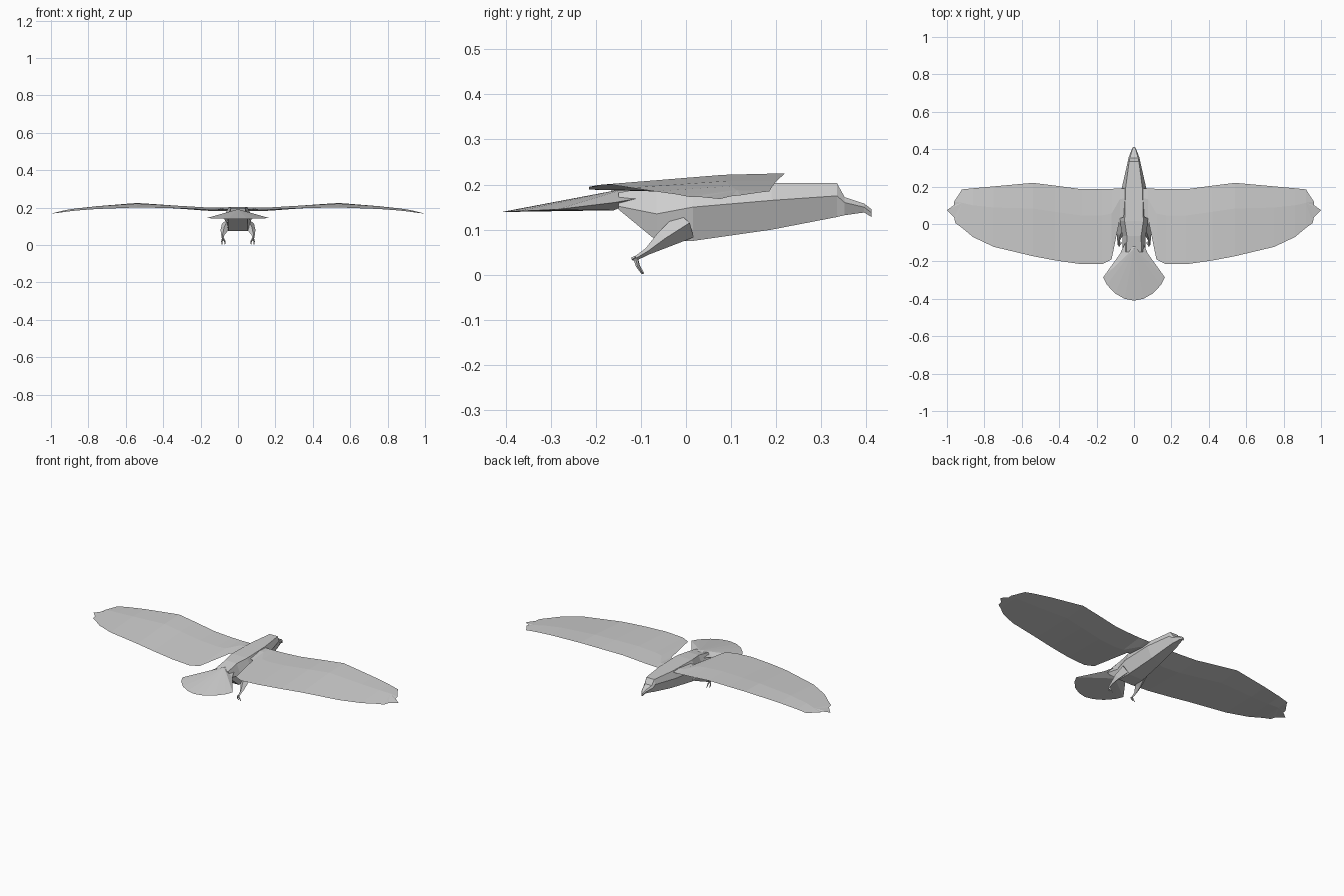
import bpy, bmesh
from mathutils import Vector

grey = bpy.data.materials.new("feather grey")
grey.diffuse_color = (0.62, 0.62, 0.62, 1)


def make(name, verts, faces, side=1):
    """Flat-shaded mesh object; side=-1 mirrors it across x."""
    bm = bmesh.new()
    vs = [bm.verts.new((x * side, y, z)) for x, y, z in verts]
    for f in faces:
        bm.faces.new([vs[i] for i in f])
    bmesh.ops.recalc_face_normals(bm, faces=bm.faces)
    me = bpy.data.meshes.new(name)
    bm.to_mesh(me)
    bm.free()
    me.materials.append(grey)
    ob = bpy.data.objects.new(name, me)
    bpy.context.collection.objects.link(ob)
    return ob


def bridge(rings, n):
    """Quads joining consecutive rings of n points."""
    return [(r * n + i, r * n + (i + 1) % n, (r + 1) * n + (i + 1) % n, (r + 1) * n + i)
            for r in range(rings - 1) for i in range(n)]


def tube(name, path, side, n=4):
    """Tapered limb through (x, y, z, radius) points."""
    verts = []
    for k, p in enumerate(path):
        a, b = path[max(k - 1, 0)], path[min(k + 1, len(path) - 1)]
        d = (Vector(b[:3]) - Vector(a[:3])).normalized()
        u = d.cross(Vector((1, 0, 0))).normalized()
        w = d.cross(u)
        for c, s in ((1, 0), (0, 1), (-1, 0), (0, -1)):
            verts.append(Vector(p[:3]) + (u * c + w * s) * p[3])
    last = (len(path) - 1) * n
    faces = bridge(len(path), n) + [tuple(range(n)), tuple(range(last, last + n))]
    return make(name, verts, faces, side)


# Body, head and beak: six-sided rings (y, top w, top z, mid w, mid z, low w, low z)
rings = [
    (0.412, 0.003, 0.145, 0.005, 0.137, 0.003, 0.128),
    (0.395, 0.010, 0.158, 0.014, 0.150, 0.008, 0.138),
    (0.352, 0.022, 0.172, 0.030, 0.160, 0.018, 0.132),
    (0.335, 0.026, 0.203, 0.033, 0.175, 0.022, 0.128),
    (0.190, 0.045, 0.203, 0.066, 0.165, 0.036, 0.100),
    (0.015, 0.050, 0.203, 0.076, 0.150, 0.050, 0.075),
    (-0.065, 0.038, 0.198, 0.062, 0.135, 0.052, 0.075),
    (-0.150, 0.040, 0.182, 0.060, 0.152, 0.050, 0.145),
]
verts = []
for y, wt, zt, wm, zm, wb, zb in rings:
    verts += [(wt, y, zt), (wm, y, zm), (wb, y, zb), (-wb, y, zb), (-wm, y, zm), (-wt, y, zt)]
end = (len(rings) - 1) * 6
make("body", verts, bridge(len(rings), 6) + [tuple(range(6)), tuple(range(end, end + 6))])

# Tail: tented fan over a flat underside
half = [(0.042, -0.09, 0.172), (0.075, -0.16, 0.160), (0.165, -0.285, 0.145),
        (0.145, -0.325, 0.143), (0.100, -0.372, 0.141), (0.050, -0.400, 0.140)]
rim = half + [(0, -0.41, 0.139)] + [(-x, y, z) for x, y, z in reversed(half)]
n = len(rim)
faces = []
for i in range(n):
    faces += [(i, (i + 1) % n, n), (i, (i + 1) % n, n + 1)]
make("tail", rim + [(0, -0.13, 0.192), (0, -0.16, 0.143)], faces)

# Wing stations: (x, lead y, trail y, lead z, trail z)
stations = [
    (0.04, 0.190, 0.040, 0.197, 0.192),
    (0.075, 0.190, 0.030, 0.197, 0.190),
    (0.12, 0.188, -0.190, 0.198, 0.188),
    (0.17, 0.187, -0.215, 0.200, 0.189),
    (0.28, 0.186, -0.215, 0.207, 0.195),
    (0.42, 0.205, -0.195, 0.217, 0.199),
    (0.54, 0.220, -0.172, 0.225, 0.201),
    (0.75, 0.201, -0.122, 0.208, 0.193),
    (0.86, 0.191, -0.070, 0.195, 0.185),
    (0.92, 0.185, -0.020, 0.185, 0.178),
]
# Ragged feather tips from leading to trailing edge
tips = [(0.935, 0.160, 0.182), (0.962, 0.120, 0.176), (0.963, 0.100, 0.174),
        (1.0, 0.075, 0.168), (0.962, 0.035, 0.172), (0.955, 0.005, 0.173)]

for side, label in ((1, "right"), (-1, "left")):
    verts = []
    for x, yl, yt, zl, zt in stations:
        y, z = yl + 0.35 * (yt - yl), zl + 0.35 * (zt - zl)
        verts += [(x, yl, zl), (x, y, z + 0.005), (x, yt, zt),
                  (x, y, z - 0.014 * (1.05 - x))]
    faces = bridge(len(stations), 4) + [(0, 1, 2, 3)]
    b = (len(stations) - 1) * 4
    edge = [b] + list(range(b + 4, b + 4 + len(tips))) + [b + 2]
    for p, q in zip(edge, edge[1:]):
        faces += [(b + 1, p, q), (b + 3, p, q)]
    make(label + "_wing", verts + tips, faces, side)

    # Leg with thigh and shank
    tube(label + "_leg", [(0.055, 0.000, 0.110, 0.032), (0.074, -0.050, 0.078, 0.020),
                          (0.082, -0.085, 0.052, 0.008), (0.082, -0.110, 0.037, 0.005)], side)
    # Toes with claws
    for k, tip in enumerate([(0.070, -0.094, 0.002), (0.086, -0.097, 0.002),
                             (0.078, -0.120, 0.033)]):
        mid = (tip[0], (tip[1] - 0.114) / 2 - 0.002, (tip[2] + 0.037) / 2, 0.004)
        tube(f"{label}_toe_{k + 1}", [(0.081, -0.112, 0.037, 0.005), mid,
                                      (*tip, 0.0015)], side)
